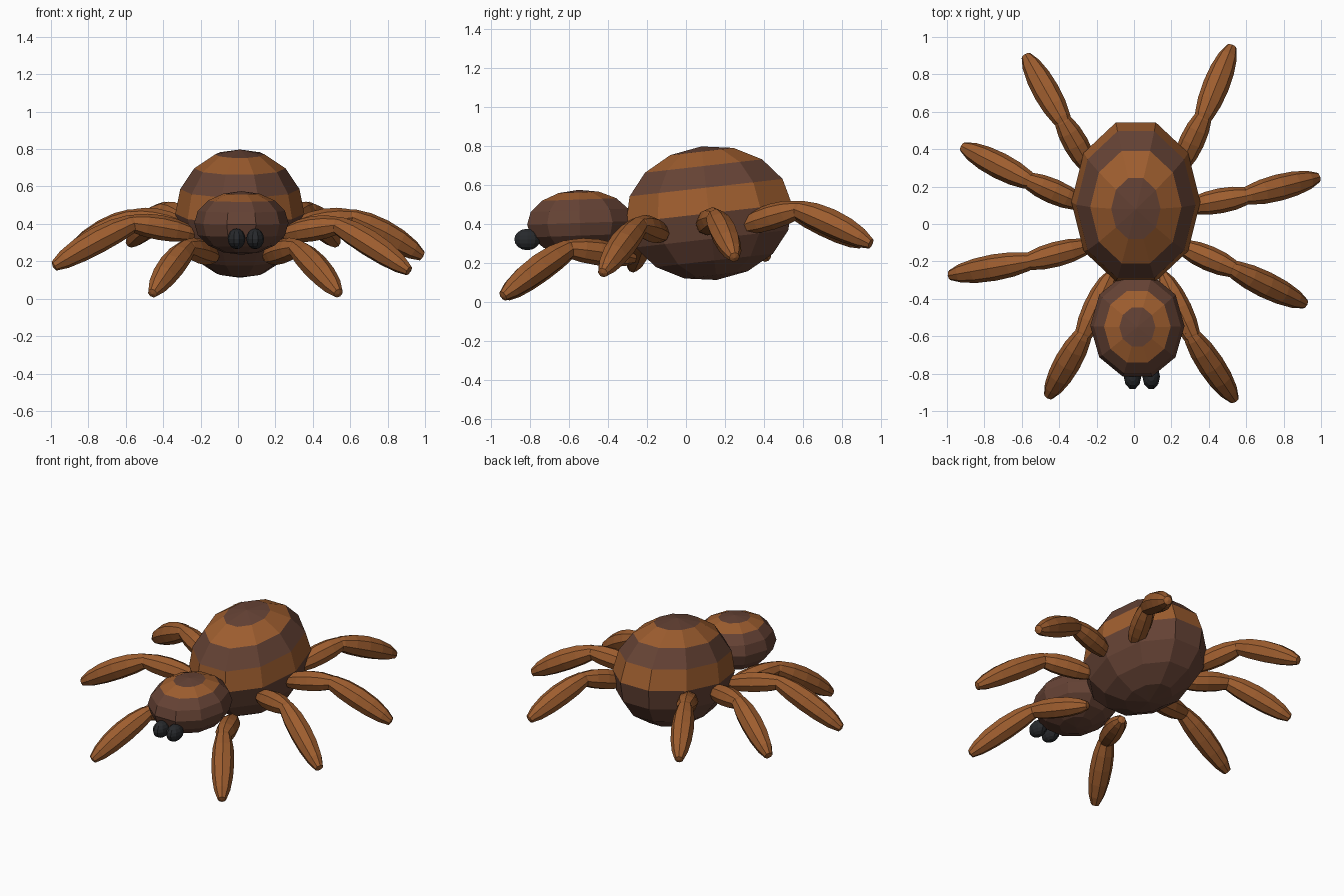
import bpy, bmesh, math
from mathutils import Vector, Matrix

if "Cube" in bpy.data.objects:
    bpy.data.objects.remove(bpy.data.objects["Cube"])


def material(name, rgb):
    m = bpy.data.materials.new(name)
    m.diffuse_color = (*rgb, 1)
    m.use_nodes = True
    m.node_tree.nodes["Principled BSDF"].inputs["Base Color"].default_value = m.diffuse_color
    return m


ORANGE = material("orange_brown", (0.34, 0.11, 0.028))
DARK = material("dark_brown", (0.13, 0.055, 0.035))
BLACK = material("black", (0.02, 0.022, 0.025))


def finish(name, bm, mats):
    bmesh.ops.recalc_face_normals(bm, faces=bm.faces)
    me = bpy.data.meshes.new(name)
    bm.to_mesh(me)
    bm.free()
    for m in mats:
        me.materials.append(m)
    ob = bpy.data.objects.new(name, me)
    bpy.context.collection.objects.link(ob)
    return ob


def ellipsoid(name, center, radii, mats, tilt=0.0, bands=None, segs=10, rings=8):
    """Faceted ball; bands lists the material index of each ring from the top."""
    bm = bmesh.new()
    bmesh.ops.create_uvsphere(bm, u_segments=segs, v_segments=rings, radius=1)
    if bands:
        for f in bm.faces:
            z = max(-1, min(1, f.calc_center_median().normalized().z))
            f.material_index = bands[min(rings - 1, int(math.acos(z) / math.pi * rings))]
    bm.transform(Matrix.Translation(center) @ Matrix.Rotation(tilt, 4, 'X')
                 @ Matrix.Diagonal((*radii, 1))
                 @ Matrix.Rotation(math.pi / segs, 4, 'Z'))
    return finish(name, bm, mats)


def leg_segment(bm, a, b, r, bow):
    """Slim blunt-ended ellipsoid from a to b, arched upward a little."""
    a, b = Vector(a), Vector(b)
    d = b - a
    new = bmesh.ops.create_uvsphere(bm, u_segments=8, v_segments=8, radius=1)["verts"]
    rot = d.to_track_quat('Z', 'Y').to_matrix()
    for v in new:
        t = max(-1, min(1, v.co.z / 0.95))
        p = Vector((v.co.x * r, v.co.y * r, t * d.length / 2))
        v.co = (a + b) / 2 + rot @ p + Vector((0, 0, bow * (1 - t * t)))


# body with alternating bands
ellipsoid("abdomen", (0.01, 0.118, 0.455), (0.345, 0.45, 0.345), [ORANGE, DARK],
          math.radians(6.5), [1, 0, 1, 0, 1, 1, 1, 1])
ellipsoid("head", (0.018, -0.545, 0.405), (0.252, 0.285, 0.17), [ORANGE, DARK],
          math.radians(2), [1, 0, 1, 1, 1, 1, 1, 1])

# eyes
for side, x in (("left", -0.008), ("right", 0.092)):
    ellipsoid(side + "_eye", (x, -0.815, 0.32), (0.047, 0.07, 0.055), [BLACK])

# legs: hip, knee, tip
LEGS = {
    "right_back_leg": ((0.23, 0.27, 0.38), (0.37, 0.57, 0.47), (0.525, 0.955, 0.295)),
    "right_rear_middle_leg": ((0.28, 0.09, 0.38), (0.60, 0.15, 0.43), (0.99, 0.25, 0.225)),
    "right_front_middle_leg": ((0.23, -0.11, 0.34), (0.53, -0.24, 0.39), (0.92, -0.43, 0.145)),
    "right_front_leg": ((0.15, -0.26, 0.22), (0.31, -0.60, 0.27), (0.54, -0.945, 0.025)),
    "left_back_leg": ((-0.22, 0.27, 0.38), (-0.38, 0.55, 0.47), (-0.58, 0.905, 0.295)),
    "left_rear_middle_leg": ((-0.26, 0.10, 0.38), (-0.56, 0.23, 0.43), (-0.92, 0.415, 0.225)),
    "left_front_middle_leg": ((-0.22, -0.11, 0.34), (-0.56, -0.20, 0.40), (-0.99, -0.275, 0.17)),
    "left_front_leg": ((-0.12, -0.26, 0.22), (-0.27, -0.59, 0.27), (-0.46, -0.925, 0.025)),
}
for name, (hip, knee, tip) in LEGS.items():
    hip, knee, tip = Vector(hip), Vector(knee), Vector(tip)
    bm = bmesh.new()
    leg_segment(bm, hip, knee + (knee - hip) * 0.15, 0.067, 0.006)
    leg_segment(bm, knee - (tip - knee) * 0.12, tip, 0.071, 0.015)
    finish(name, bm, [ORANGE])
